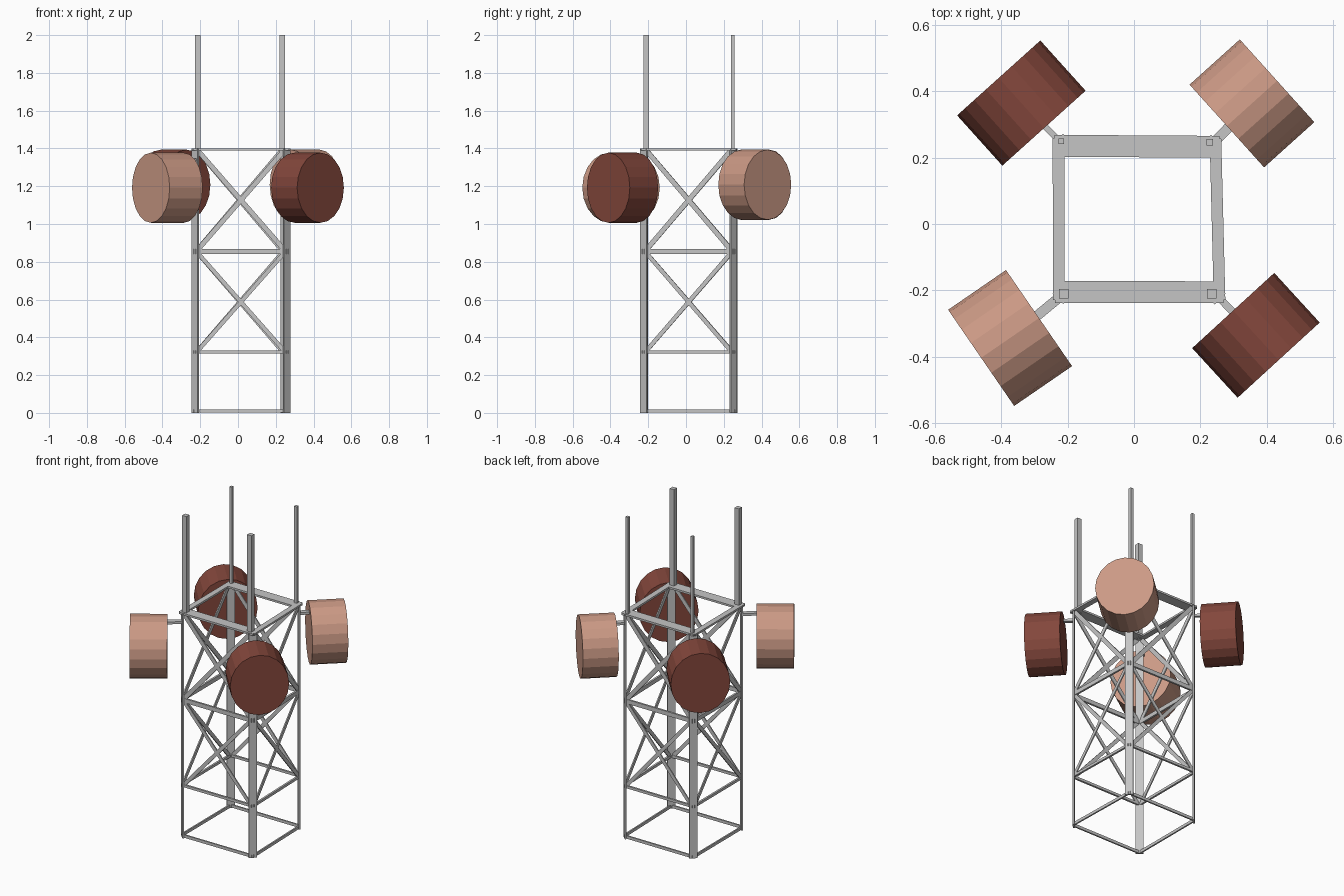
import bpy, math
from mathutils import Vector, Matrix

if "Cube" in bpy.data.objects:
    bpy.data.objects.remove(bpy.data.objects["Cube"])


def material(name, rgb):
    m = bpy.data.materials.new(name)
    m.diffuse_color = (*rgb, 1)
    m.use_nodes = True
    m.node_tree.nodes["Principled BSDF"].inputs["Base Color"].default_value = m.diffuse_color
    return m


STEEL = material("steel grey", (0.56, 0.56, 0.56))
PALE = material("pale terracotta", (0.60, 0.32, 0.235))
DARK = material("dark red", (0.23, 0.063, 0.045))


def finish(name, mat, matrix):
    ob = bpy.context.object
    ob.name = name
    ob.data.transform(matrix)
    ob.data.materials.append(mat)
    return ob


def bar(name, a, b, side, depth, out):
    """Box from a to b: `depth` thick along `out`, `side` thick across it."""
    a, b = Vector(a), Vector(b)
    z = (b - a).normalized()
    y = Vector(out)
    y = (y - z * y.dot(z)).normalized()
    x = y.cross(z)
    rot = Matrix((x, y, z)).transposed().to_4x4()
    size = Matrix.Diagonal((side, depth, (b - a).length, 1))
    bpy.ops.mesh.primitive_cube_add(size=1)
    return finish(name, STEEL, Matrix.Translation((a + b) / 2) @ rot @ size)


# name: leg centre, mast centre, mast width, drum centre, drum angle,
#       drum diameter, drum depth, drum colour, arm width
CORNERS = {
    "front_left": ((-0.226, -0.222), (-0.212, -0.211), 0.029,
                   (-0.374, -0.344, 1.192), 214.5, 0.352, 0.212, PALE, 0.03),
    "front_right": ((0.257, -0.223), (0.235, -0.211), 0.029,
                    (0.368, -0.336, 1.192), -47.5, 0.336, 0.203, DARK, 0.022),
    "back_right": ((0.245, 0.250), (0.229, 0.247), 0.019,
                   (0.356, 0.364, 1.208), 42, 0.336, 0.204, PALE, 0.03),
    "back_left": ((-0.227, 0.253), (-0.220, 0.250), 0.016,
                  (-0.340, 0.365, 1.208), 132, 0.338, 0.204, DARK, 0.018),
}

for name, (leg, mast, mw, drum, ang, dia, depth, col, aw) in CORNERS.items():
    diag = (math.copysign(1, leg[0]), math.copysign(1, leg[1]), 0)
    # flat corner leg facing outwards, with a thin mast on top
    bar(name + "_leg", (*leg, 0), (*leg, 1.4), 0.046, 0.010, diag)
    bar(name + "_mast", (*mast, 1.385), (*mast, 2.0), mw, mw, (0, 1, 0))
    # support arm into the drum
    bar(name + "_arm", (*leg, 1.338), (drum[0], drum[1], 1.338), aw, 0.015, (0, 0, 1))
    # drum lying on its side, axis pointing away from the tower
    bpy.ops.mesh.primitive_cylinder_add(vertices=20, radius=0.5, depth=1)
    finish(name + "_drum", col,
           Matrix.Translation(drum) @ Matrix.Rotation(math.radians(ang), 4, 'Z')
           @ Matrix.Rotation(math.pi / 2, 4, 'Y')
           @ Matrix.Diagonal((0.371, dia, depth, 1)))

# four lattice walls between neighbouring legs
WALLS = {
    "front": ("front_left", "front_right", (0, -1, 0)),
    "right": ("front_right", "back_right", (1, 0, 0)),
    "back": ("back_right", "back_left", (0, 1, 0)),
    "left": ("back_left", "front_left", (-1, 0, 0)),
}
for wall, (p, q, out) in WALLS.items():
    a, b = Vector(CORNERS[p][0]), Vector(CORNERS[q][0])
    step = (b - a).normalized() * 0.014
    # wide flat top rail, set slightly inwards at front and back
    wide = 0.066 if out[1] else 0.035
    inset = Vector(out[:2]) * (-0.017 if out[1] else 0.001)
    ext = step * (0.9 if out[1] else 0.5)
    bar(f"{wall}_top_rail", (*(a + inset - ext), 1.394), (*(b + inset + ext), 1.394),
        0.012, wide, out)
    # horizontal rails: height, thickness, depth
    shift = Vector(out[:2]) * 0.004
    a, b = a + shift, b + shift
    for label, z, h, d in (("base", 0.01, 0.018, 0.009), ("lower", 0.323, 0.016, 0.012),
                           ("middle", 0.855, 0.026, 0.012)):
        bar(f"{wall}_{label}_rail", (*a, z), (*b, z), h, d, out)
    # crossed braces in two bays
    for label, z0, z1, w in (("lower", 0.33, 0.845, 0.022), ("upper", 0.865, 1.388, 0.026)):
        for k, (s, e) in enumerate(((z0, z1), (z1, z0))):
            bar(f"{wall}_{label}_brace_{k + 1}", (*(a + step), s), (*(b - step), e),
                w, 0.007, out)
